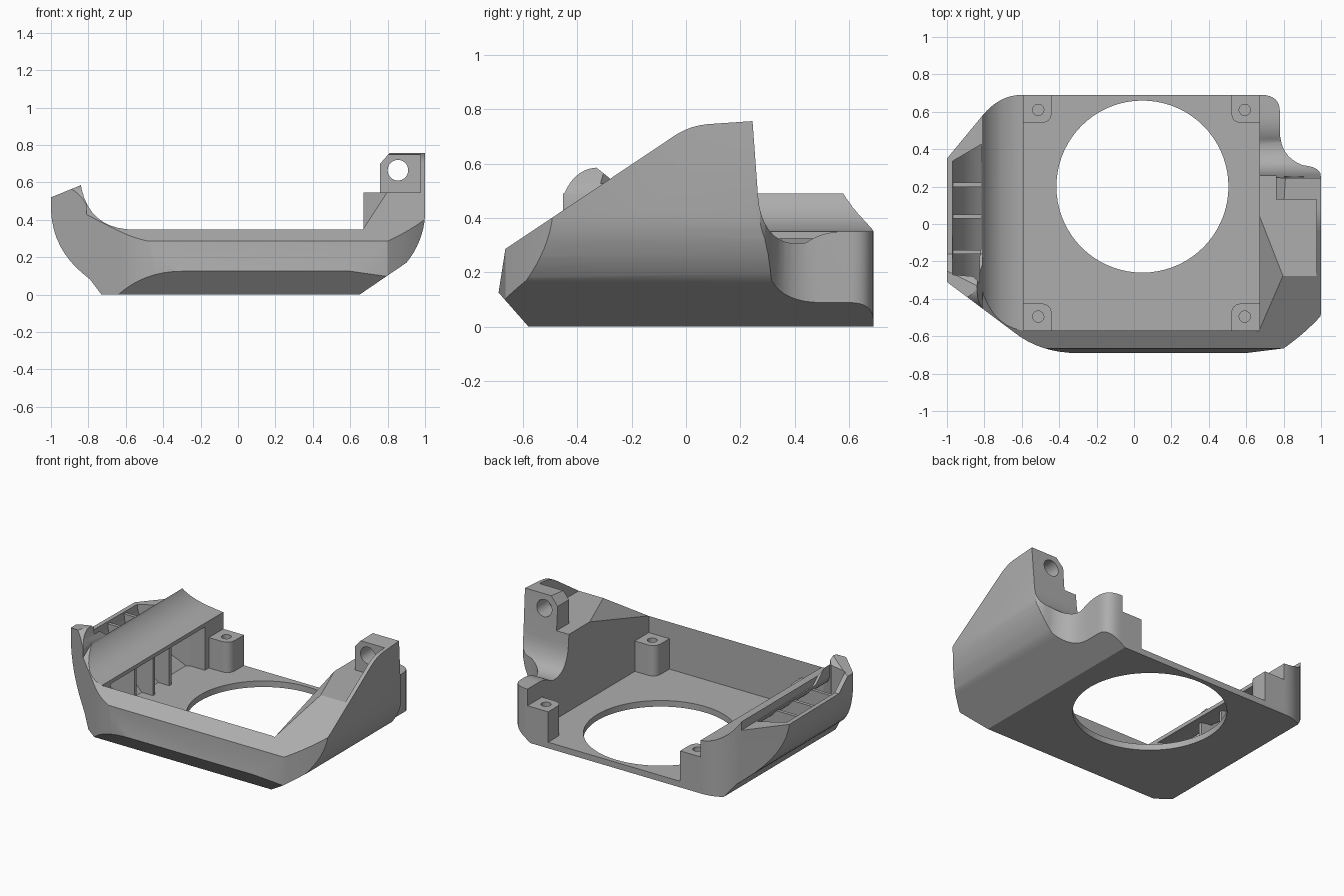
import bpy, bmesh, math
from mathutils import Vector

if "Cube" in bpy.data.objects:
    bpy.data.objects.remove(bpy.data.objects["Cube"], do_unlink=True)

grey = bpy.data.materials.new("plain grey")
grey.use_nodes = True
grey.diffuse_color = (0.42, 0.42, 0.42, 1)
grey.node_tree.nodes["Principled BSDF"].inputs["Base Color"].default_value = grey.diffuse_color


def bend(a, ctrl, b, n=8):
    """Quadratic curve from a to b pulled towards ctrl."""
    a, c, b = Vector(a), Vector(ctrl), Vector(b)
    return [tuple(a.lerp(c, i / n).lerp(c.lerp(b, i / n), i / n)) for i in range(n + 1)]


def prism(name, points, axis, low, high):
    """Extrude a closed profile along one axis from low to high."""
    place = {"x": lambda p, t: (t, p[0], p[1]),
             "y": lambda p, t: (p[0], t, p[1]),
             "z": lambda p, t: (p[0], p[1], t)}[axis]
    bm = bmesh.new()
    face = bm.faces.new([bm.verts.new(place(p, low)) for p in points])
    top = bmesh.ops.extrude_face_region(bm, geom=[face])["geom"]
    shift = Vector(place((0, 0), high - low))
    bmesh.ops.translate(bm, vec=shift, verts=[v for v in top if isinstance(v, bmesh.types.BMVert)])
    bmesh.ops.recalc_face_normals(bm, faces=bm.faces)
    mesh = bpy.data.meshes.new(name)
    bm.to_mesh(mesh)
    bm.free()
    mesh.materials.append(grey)
    obj = bpy.data.objects.new(name, mesh)
    bpy.context.collection.objects.link(obj)
    return obj


def circle(cx, cy, r, n):
    return [(cx + r * math.cos(math.tau * i / n), cy + r * math.sin(math.tau * i / n)) for i in range(n)]


def rect(a, b, c, d):
    return [(a, c), (b, c), (b, d), (a, d)]


def select_only(obj):
    bpy.ops.object.select_all(action="DESELECT")
    obj.select_set(True)
    bpy.context.view_layer.objects.active = obj


def combine(obj, tool, operation="DIFFERENCE"):
    mod = obj.modifiers.new("cut", "BOOLEAN")
    mod.object, mod.operation, mod.solver = tool, operation, "EXACT"
    select_only(obj)
    bpy.ops.object.modifier_apply(modifier=mod.name)
    bpy.data.objects.remove(tool, do_unlink=True)


# Outer body: cross-section, plan outline and side outline intersected
section = ([(-0.73, 0), (-0.79, 0.08)] + bend((-0.82, 0.105), (-0.99, 0.24), (-1, 0.45))
           + [(-1, 0.52), (-0.84, 0.585)] + bend((-0.835, 0.56), (-0.79, 0.37), (-0.6, 0.35))
           + [(0.66, 0.35), (0.66, 0.8), (1, 0.8)] + bend((1, 0.42), (0.99, 0.28), (0.9, 0.17))
           + [(0.65, 0)])
plan = (bend((-0.6, 0.69), (-0.72, 0.69), (-0.81, 0.58)) + [(-1, 0.35), (-1, -0.31)]
        + bend((-0.64, -0.58), (-0.5, -0.69), (-0.3, -0.69)) + [(0.6, -0.69)]
        + bend((0.8, -0.665), (0.92, -0.58), (1, -0.49))
        + bend((1, 0.25), (1, 0.3), (0.93, 0.31), 4) + bend((0.9, 0.315), (0.78, 0.36), (0.78, 0.5))
        + bend((0.78, 0.6), (0.78, 0.69), (0.68, 0.69)))
side = [(-0.58, 0), (-0.69, 0.125), (-0.665, 0.285), (-0.665, 1), (0.7, 1), (0.7, 0)]
body = prism("duct_body", section, "y", -0.8, 0.8)
combine(body, prism("plan", plan, "z", -0.1, 1), "INTERSECT")
combine(body, prism("side", side, "x", -1.2, 1.2), "INTERSECT")

# Sloping top edge of the front and the tall wall
slope = [(-0.8, 0.195), (-0.04, 0.704)] + bend((-0.03, 0.71), (0.02, 0.74), (0.08, 0.745), 4)
combine(body, prism("slope", slope + [(0.3, 0.76), (0.3, 1), (-0.8, 1)], "x", -0.81, 1.1))

# Horn and low rim on the vent side
horn = ([(-0.57, 0.35), (-0.48, 0.42)] + bend((-0.46, 0.46), (-0.42, 0.58), (-0.33, 0.585))
        + [(-0.28, 0.545), (-0.16, 0.44), (0.8, 0.43), (0.8, 0.9), (-0.7, 0.9), (-0.7, 0.35)])
combine(body, prism("horn", horn, "x", -1.1, -0.81))

# Open tray and round air hole
combine(body, prism("tray", rect(-0.59, 0.67, -0.57, 1), "z", 0.04, 1))
combine(body, prism("air_hole", circle(0.045, 0.2, 0.46, 72), "z", -0.1, 0.2))

# Vent chamber leading from the top slot into the tray
chamber = prism("chamber", [(-0.55, 0.04), (-0.72, 0.04), (-0.77, 0.09)]
                + bend((-0.8, 0.115), (-0.96, 0.25), (-0.97, 0.44))
                + [(-0.97, 0.7), (-0.825, 0.7)] + bend((-0.825, 0.45), (-0.77, 0.33), (-0.6, 0.325))
                + [(-0.55, 0.325)], "y", -0.7, 0.7)
chamber_plan = [(-0.98, 0.33), (-0.81, 0.43), (-0.7, 0.5), (-0.5, 0.5),
                (-0.5, -0.5), (-0.68, -0.46), (-0.86, -0.28), (-0.98, -0.27)]
combine(chamber, prism("chamber_plan", chamber_plan, "z", -0.1, 0.9), "INTERSECT")
combine(body, chamber)

# Tall side: pocket, slanted inner facet, ear outline, ear hole, rear saddle
combine(body, prism("pocket", rect(0.6, 0.975, -0.6, 0.13), "z", 0.545, 1))
facet = prism("facet", rect(0.655, 0.96, -0.572, 0.13), "z", 0, 1)
for v in facet.data.vertices:
    if v.co.z < 0.5:
        v.co.z = 0.35 + 0.317 * (v.co.y + 0.57) + 0.81 * (v.co.x - 0.67)
combine(body, facet)
ear = [(0.6, 0.545), (0.76, 0.545), (0.76, 0.7), (0.81, 0.757), (0.81, 1), (0.6, 1)]
combine(body, prism("ear", ear, "y", 0.1, 0.4))
combine(body, prism("ear_hole", circle(0.855, 0.665, 0.055, 32), "y", 0, 0.4))
saddle = ([(0.24, 0.85), (0.245, 0.755), (0.265, 0.48)] + bend((0.27, 0.44), (0.3, 0.3), (0.42, 0.305))
          + bend((0.44, 0.308), (0.5, 0.35), (0.58, 0.35)) + [(0.8, 0.35), (0.8, 1)])
combine(body, prism("saddle", saddle, "x", 0.6, 1.1))

parts = [body]

# Vent ribs
rib = ([(-0.64, 0.03), (-0.73, 0.03)] + bend((-0.81, 0.11), (-0.965, 0.25), (-0.98, 0.425))
       + [(-0.815, 0.425), (-0.72, 0.34), (-0.64, 0.33)])
for i, y in enumerate((-0.15, 0.04, 0.21)):
    parts.append(prism("vent_rib_%d" % (i + 1), rib, "y", y - 0.011, y + 0.011))

# Screw posts in the four tray corners, rounded towards the middle
for ex, sx, wall_x in ((-0.595, 1, "right"), (0.675, -1, "left")):
    for ey, sy, wall_y in ((-0.575, 1, "front"), (0.69, -1, "back")):
        outline = [(0, 0), (0.155, 0)] + bend((0.155, 0.09), (0.155, 0.15), (0.095, 0.15), 6) + [(0, 0.15)]
        post = prism("screw_post_%s_%s" % (wall_y, wall_x),
                     [(ex + sx * u, ey + sy * v) for u, v in outline], "z", 0.03, 0.24)
        combine(post, prism("screw_hole", circle(ex + sx * 0.083, ey + sy * 0.08, 0.03, 24), "z", 0.1, 0.4))
        parts.append(post)

for part in parts:
    select_only(part)
    bpy.ops.object.shade_smooth_by_angle(angle=math.radians(25))
